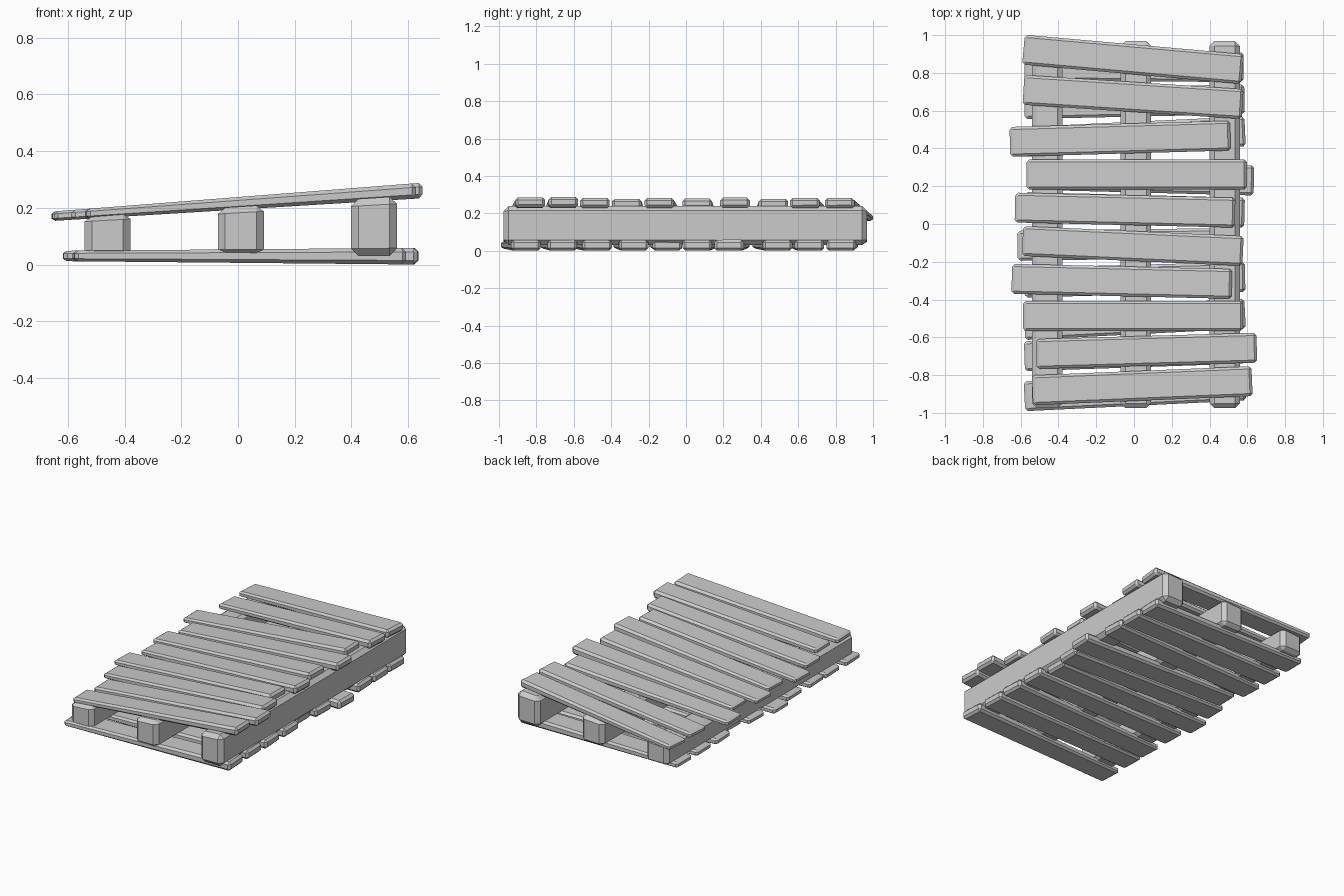
import bpy, bmesh
from math import atan2, hypot
from mathutils import Matrix, Vector

if "Cube" in bpy.data.objects:
    bpy.data.objects.remove(bpy.data.objects["Cube"])

H = 0.28  # height before the sideways taper


def taper(v):
    # the pallet gets thinner towards -x
    lo = 0.006 - 0.0095 * v.x
    hi = 0.238 + 0.078 * v.x
    v.z = lo + (v.z / H) * (hi - lo)


def bar(name, a, b, width, t0, t1, bevel):
    """Chamfered bar from a to b (xy); t0..t1 is its share of the height."""
    a, b = Vector(a), Vector(b)
    d = b - a
    bm = bmesh.new()
    bmesh.ops.create_cube(bm, size=1)
    bmesh.ops.scale(bm, vec=(hypot(d.x, d.y), width, (t1 - t0) * H), verts=bm.verts)
    bmesh.ops.bevel(bm, geom=bm.edges[:], offset=bevel, segments=1,
                    affect='EDGES', profile=0.5)
    mid = (a + b) / 2
    bm.transform(Matrix.Translation((mid.x, mid.y, (t0 + t1) / 2 * H))
                 @ Matrix.Rotation(atan2(d.y, d.x), 4, 'Z'))
    for v in bm.verts:
        taper(v.co)
    me = bpy.data.meshes.new(name)
    bm.to_mesh(me)
    bm.free()
    ob = bpy.data.objects.new(name, me)
    bpy.context.collection.objects.link(ob)


# three long bearers
for name, x in (("left_beam", -0.46), ("middle_beam", 0.01), ("right_beam", 0.48)):
    bar(name, (x, -0.975), (x, 0.968), 0.162, 0.11, 0.853, 0.026)

# deck boards: left x, left y, right x, right y
top = [(-.585, .923, .575, .82), (-.585, .71, .575, .635), (-.657, .435, .51, .468),
       (-.57, .262, .597, .262), (-.63, .087, .535, .06), (-.59, -.09, .577, -.143),
       (-.647, -.29, .518, -.317), (-.587, -.487, .578, -.487),
       (-.517, -.688, .65, -.655), (-.538, -.88, .625, -.832)]
bottom = [(-.58, .84, .58, .83), (-.58, .635, .585, .66), (-.58, .435, .588, .49),
          (-.53, .26, .635, .23), (-.58, .09, .585, .06), (-.617, -.115, .55, -.10),
          (-.58, -.31, .588, -.28), (-.58, -.535, .588, -.475),
          (-.58, -.70, .585, -.66), (-.58, -.912, .59, -.855)]
for label, boards, t0, t1 in (("top", top, 0.81, 1.0), ("bottom", bottom, 0.0, 0.205)):
    for i, (x0, y0, x1, y1) in enumerate(boards):
        bar(f"{label}_board_{i + 1}", (x0, y0), (x1, y1), 0.158, t0, t1, 0.014)
